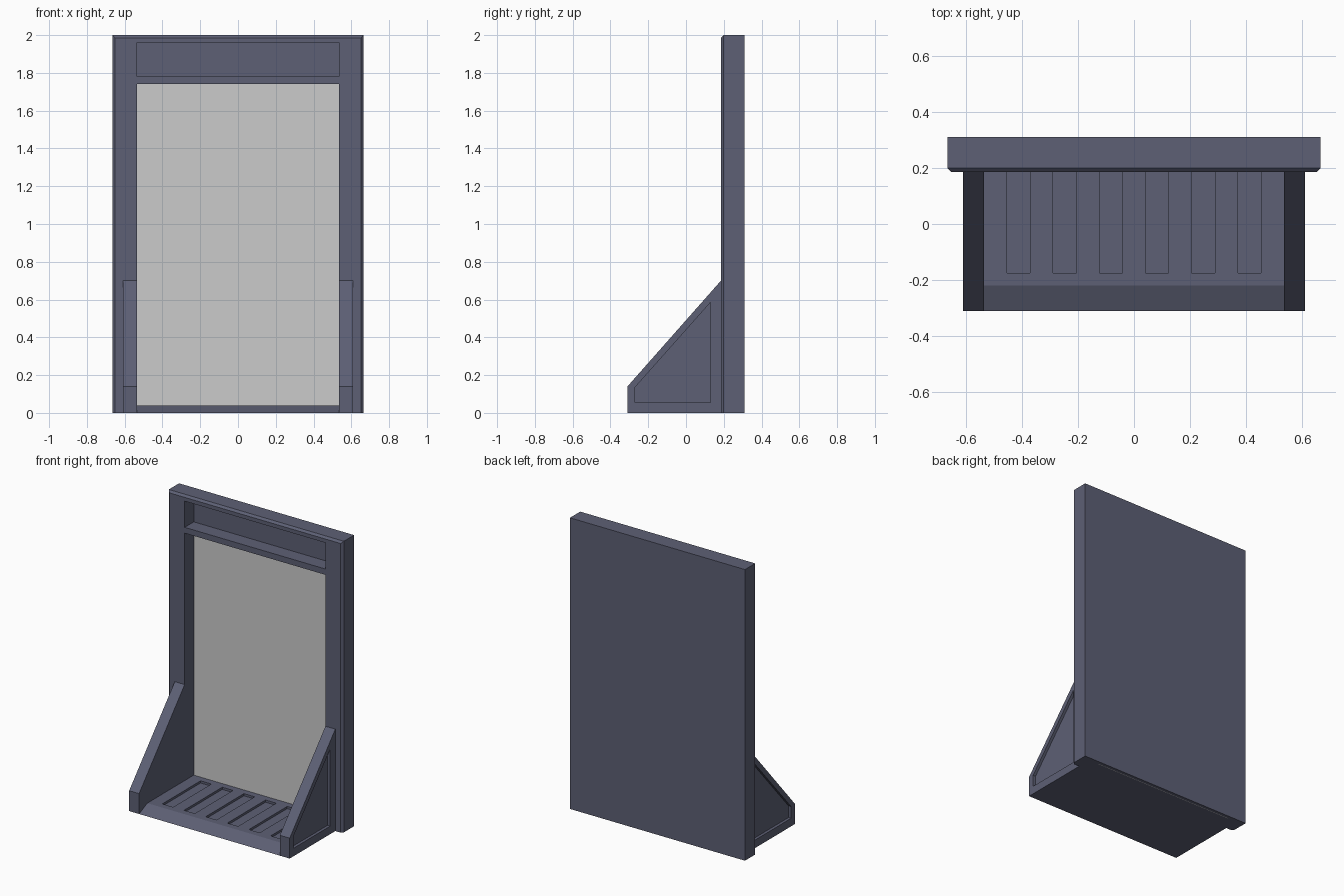
import bpy, bmesh

if "Cube" in bpy.data.objects:
    bpy.data.objects.remove(bpy.data.objects["Cube"])

paint = bpy.data.materials.new("slate_paint")
paint.diffuse_color = (0.11, 0.117, 0.178, 1)
paint.use_nodes = True
paint.node_tree.nodes["Principled BSDF"].inputs["Base Color"].default_value = paint.diffuse_color


def finish(name, bm, mat=paint):
    bmesh.ops.recalc_face_normals(bm, faces=bm.faces)
    me = bpy.data.meshes.new(name)
    bm.to_mesh(me)
    bm.free()
    ob = bpy.data.objects.new(name, me)
    bpy.context.collection.objects.link(ob)
    if mat:
        me.materials.append(mat)
    return ob


def prism(bm, profile, x0, x1):
    """Extrude a (y, z) profile along x."""
    face = bm.faces.new([bm.verts.new((x0, y, z)) for y, z in profile])
    ext = bmesh.ops.extrude_face_region(bm, geom=[face])
    verts = [g for g in ext["geom"] if isinstance(g, bmesh.types.BMVert)]
    bmesh.ops.translate(bm, verts=verts, vec=(x1 - x0, 0, 0))


def box(bm, x0, x1, y0, y1, z0, z1):
    prism(bm, [(y0, z0), (y1, z0), (y1, z1), (y0, z1)], x0, x1)


def cut(ob, bm):
    """Subtract a cutter mesh, then remove the cutter."""
    cutter = finish("cutter", bm)
    cutter.hide_render = True
    mod = ob.modifiers.new("cut", "BOOLEAN")
    mod.operation, mod.solver, mod.object = "DIFFERENCE", "EXACT", cutter
    bpy.context.view_layer.objects.active = ob
    bpy.ops.object.modifier_apply(modifier=mod.name)
    bpy.data.objects.remove(cutter)


W, IN, SIDE = 0.665, 0.535, 0.61          # frame, opening and side wall half widths
FRONT, BACK, DEEP = 0.185, 0.31, 0.284    # frame front, back and recess floor

# Upright frame with chamfered front edges (top and sides)
bm = bmesh.new()
box(bm, -W, W, FRONT, BACK, 0, 2)
bm.normal_update()
edges = [e for e in bm.edges
         if all(abs(v.co.y - FRONT) < 1e-5 for v in e.verts)
         and not all(v.co.z < 1e-5 for v in e.verts)]
bmesh.ops.bevel(bm, geom=edges, offset=0.014, segments=1, affect="EDGES")
frame = finish("frame", bm)

# Main opening and header recess
bm = bmesh.new()
box(bm, -IN, IN, 0.1, DEEP + 0.004, -0.1, 1.74)
box(bm, -IN, IN, 0.1, DEEP, 1.78, 1.96)
cut(frame, bm)

# Grey back panel
bm = bmesh.new()
box(bm, -IN, IN, DEEP, DEEP + 0.004, 0, 1.74)
finish("back_panel", bm, None)

# Floor tray with sloped front lip and six slots
bm = bmesh.new()
prism(bm, [(-0.31, 0), (-0.22, 0.04), (DEEP, 0.04), (DEEP, 0)], -IN, IN)
tray = finish("floor_tray", bm)
bm = bmesh.new()
for i in range(6):
    x = (i - 2.5) * 0.1645
    box(bm, x - 0.041, x + 0.041, -0.175, 0.24, 0.025, 0.1)
cut(tray, bm)

# Sloped side walls with a recessed outer panel
WALL = [(-0.31, 0), (FRONT, 0), (FRONT, 0.70), (-0.31, 0.14)]
INSET = [(-0.27, 0.055), (0.13, 0.055), (0.13, 0.585), (-0.27, 0.135)]
for s, label in ((-1, "left"), (1, "right")):
    bm = bmesh.new()
    prism(bm, WALL, s * IN, s * SIDE)
    wall = finish(label + "_side_wall", bm)
    bm = bmesh.new()
    prism(bm, INSET, s * (SIDE - 0.02), s * (SIDE + 0.1))
    cut(wall, bm)
